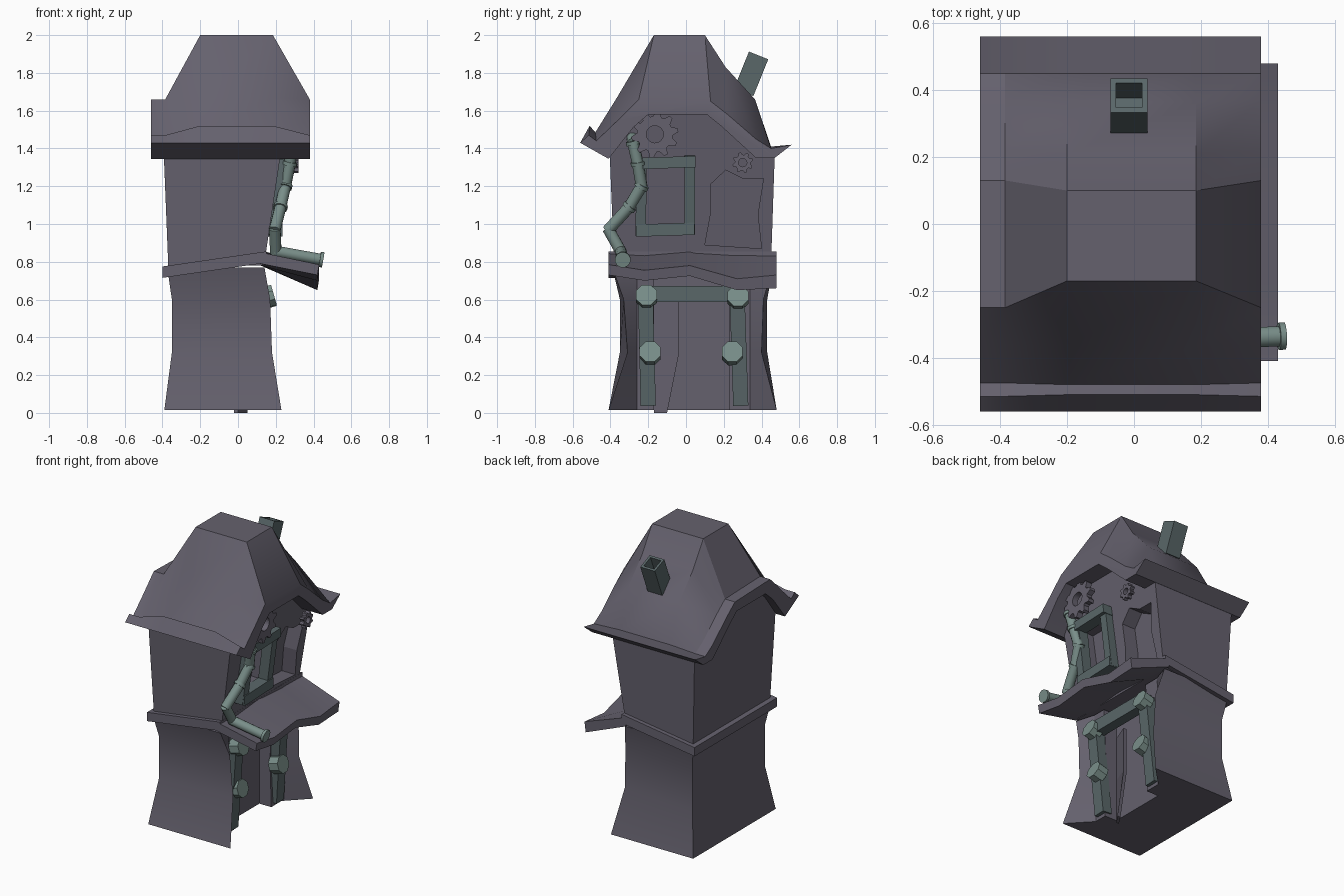
import bpy, bmesh, math
from mathutils import Vector, Matrix

if "Cube" in bpy.data.objects:
    bpy.data.objects.remove(bpy.data.objects["Cube"])


def material(name, rgb):
    m = bpy.data.materials.new(name)
    m.diffuse_color = (*rgb, 1)
    m.use_nodes = True
    m.node_tree.nodes["Principled BSDF"].inputs["Base Color"].default_value = m.diffuse_color
    return m


STONE = material("stone", (0.13, 0.12, 0.155))
METAL = material("metal", (0.19, 0.27, 0.25))
TRIM = material("trim", (0.10, 0.135, 0.14))


def finish(name, bm, mat, smooth=0):
    bmesh.ops.recalc_face_normals(bm, faces=bm.faces)
    me = bpy.data.meshes.new(name)
    bm.to_mesh(me)
    bm.free()
    ob = bpy.data.objects.new(name, me)
    bpy.context.collection.objects.link(ob)
    me.materials.append(mat)
    if smooth:
        bpy.ops.object.select_all(action='DESELECT')
        ob.select_set(True)
        bpy.context.view_layer.objects.active = ob
        bpy.ops.object.shade_smooth_by_angle(angle=math.radians(smooth))
    return ob


def loft(name, rings, mat, smooth=0, bm=None):
    """Skin between equal-length point rings, with end caps."""
    own = bm is None
    bm = bm or bmesh.new()
    vs = [[bm.verts.new(p) for p in r] for r in rings]
    n = len(vs[0])
    for a, b in zip(vs, vs[1:]):
        for i in range(n):
            j = (i + 1) % n
            bm.faces.new((a[i], a[j], b[j], b[i]))
    bm.faces.new(vs[0])
    bm.faces.new(vs[-1])
    return finish(name, bm, mat, smooth) if own else bm


def bar(name, p, q, w, d, mat=TRIM):
    """Rectangular beam from p to q in the facade plane: w across, d along x."""
    p, q = Vector(p), Vector(q)
    side = (q - p).cross(Vector((1, 0, 0))).normalized() * w / 2
    out = side.cross(q - p).normalized() * d / 2
    return loft(name, [[c + side + out, c - side + out, c - side - out, c + side - out]
                       for c in (p, q)], mat)


def rod(bm, p, q, r, n):
    p, q = Vector(p), Vector(q)
    rot = (q - p).to_track_quat('Z', 'Y')
    ring = [Vector((r * math.cos(2 * math.pi * (i + .5) / n),
                    r * math.sin(2 * math.pi * (i + .5) / n), 0)) for i in range(n)]
    loft("", [[c + rot @ v for v in ring] for c in (p, q)], None, bm=bm)


def wall_x(z):
    return 0.145 + (z - 0.83) * 0.15


# Ground floor: splayed recess around the doorway on the +x side
rings = []
for z, xb, xf, y0, y1, f0, f1, xi in ((.015, -.39, .23, -.41, .48, -.41, .48, .09),
                                      (.32, -.35, .18, -.35, .43, -.31, .40, .08),
                                      (.60, -.35, .17, -.35, .43, -.33, .41, .09),
                                      (.77, -.375, .14, -.39, .46, -.39, .46, .10)):
    rings.append([(xb, y0, z), (xf, f0, z), (xi, -.26, z), (xi, -.17, z), (0, -.17, z),
                  (0, .23, z), (xi, .23, z), (xi, .34, z), (xf, f1, z), (xb, y1, z)])
loft("ground_floor", rings, STONE, 30)

# Door, slightly ajar
loft("door", [[(.0, -.17, z), (.05, s, z), (.025, s, z), (-.02, -.17, z)]
              for z, s in ((0, -.10), (.3, -.04), (.6, -.04))], STONE)

# Door frame with bolts
bar("door_post_left", (.08, -.20, .04), (.13, -.215, .64), .08, .07)
bar("door_post_right", (.08, .29, .04), (.13, .27, .64), .08, .07)
bar("door_lintel", (.13, -.22, .63), (.13, .28, .63), .085, .07)
for i, (x, y, z) in enumerate(((.19, -.21, .625), (.19, .275, .62), (.17, -.19, .325), (.17, .245, .325))):
    bm = bmesh.new()
    rod(bm, (x - .07, y, z - .02), (x, y, z), .06, 8)
    finish(f"door_bolt_{i + 1}", bm, METAL)

# Upper floor with gable ends
prof = [(-.38, .78), (.45, .78), (.47, 1.375), (.36, 1.41), (.20, 1.555),
        (.12, 1.61), (-.21, 1.61), (-.405, 1.40)]
upper = loft("upper_floor", [[(-.37 - .04 * (z - .8), y, z) for y, z in prof],
                             [(wall_x(z), y, z) for y, z in prof]], STONE)

# Window and crooked wall opening cut into the facade
holes = ([(-.22, 1.0), (.0, 1.0), (.0, 1.3), (-.22, 1.3)],
         [(.10, .89), (.40, .87), (.38, 1.05), (.41, 1.24), (.30, 1.24), (.21, 1.285), (.13, 1.21), (.13, 1.05)])
for pts, depth in zip(holes, (.07, .10)):
    cut = loft("opening_cutter", [[(wall_x(z) - depth, y, z) for y, z in pts],
                                  [(wall_x(z) + .2, y, z) for y, z in pts]], STONE)
    cut.hide_render = True
    mod = upper.modifiers.new("opening", 'BOOLEAN')
    mod.object, mod.operation, mod.solver = cut, 'DIFFERENCE', 'EXACT'
    bpy.context.view_layer.objects.active = upper
    bpy.ops.object.modifier_apply(modifier=mod.name)
    bpy.data.objects.remove(cut)

# Window frame
lo, hi = wall_x(.97) + .02, wall_x(1.33) + .02
bar("window_side_left", (lo, -.24, .94), (hi, -.235, 1.34), .055, .07)
bar("window_side_right", (lo, .02, .95), (hi, .02, 1.36), .055, .07)
bar("window_sill", (lo + .01, -.265, .965), (lo + .01, .045, .975), .065, .08)
bar("window_head", (hi + .01, -.25, 1.32), (hi + .01, .05, 1.33), .06, .08)

# Slanted floor belt
loft("floor_belt", [[(x, y0, z), (x, y1, z), (x, y1, z + .06), (x, y0, z + .06)]
                    for x, z, y0, y1 in ((-.40, .715, -.41, .48), (.15, .795, -.41, .48))], STONE)

# Sagging awning over the door
loft("awning", [[(.12, y, zi), (.43, y, zt), (.42, y, zb), (.12, y, zi - .06)]
                for y, zi, zt, zb in ((-.41, .85, .785, .73), (-.22, .84, .755, .70),
                                      (.02, .86, .78, .725), (.27, .845, .71, .65),
                                      (.48, .84, .73, .66))], STONE, 30)

# Bell-shaped hipped roof: low end profile, tall middle profile, shared underside
END = [(-.56, 1.43), (-.515, 1.47), (-.475, 1.44), (-.36, 1.55), (-.25, 1.66),
       (.13, 1.65), (.22, 1.58), (.37, 1.45), (.45, 1.40), (.56, 1.42)]
MID = [(-.56, 1.43), (-.51, 1.52), (-.48, 1.485), (-.365, 1.67), (-.17, 2.0),
       (.10, 2.0), (.21, 1.83), (.365, 1.66), (.45, 1.41), (.56, 1.42)]
UNDER = [(.47, 1.35), (.37, 1.35), (.19, 1.515), (.11, 1.58), (-.20, 1.58), (-.28, 1.51), (-.41, 1.345)]
loft("roof", [[(x, y, z) for y, z in p + UNDER] for x, p in
              ((-.46, END), (-.385, END), (-.20, MID), (.185, MID), (.38, END))], STONE, 32)

# Hollow leaning chimney
bm = bmesh.new()
bmesh.ops.create_cube(bm, size=1, matrix=Matrix.Translation((-.015, .345, 1.795))
                      @ Matrix.Rotation(math.radians(-22), 4, 'X') @ Matrix.Diagonal((.11, .11, .21, 1)))
bm.normal_update()
top = max(bm.faces, key=lambda f: f.normal.z)
axis = top.normal.copy()
bmesh.ops.inset_region(bm, faces=[top], thickness=.022)
hole = bmesh.ops.extrude_discrete_faces(bm, faces=[top])["faces"]
bmesh.ops.translate(bm, vec=axis * -.12, verts=hole[0].verts)
finish("chimney", bm, TRIM)


# Gears with a bored hub
def gear(name, x, y, z, r, bore, teeth, thick, turn):
    bm = bmesh.new()
    n = teeth * 4
    rings = []
    for px, inner in ((x, 0), (x + thick, 0), (x + thick, 1), (x, 1)):
        ring = []
        for i in range(n):
            a = 2 * math.pi * i / n + turn
            rad = bore if inner else (r if i % 4 < 2 else r * .76)
            ring.append(bm.verts.new((px, y + rad * math.cos(a), z + rad * math.sin(a))))
        rings.append(ring)
    for a, b in zip(rings, rings[1:] + rings[:1]):
        for i in range(n):
            j = (i + 1) % n
            bm.faces.new((a[i], a[j], b[j], b[i]))
    finish(name, bm, STONE)


gear("large_gear", .28, -.165, 1.475, .125, .045, 10, .04, .1)
gear("small_gear", .29, .30, 1.325, .055, .022, 8, .03, .2)

# Jointed drain pipe with collars and an outlet flange
path = [Vector(p) for p in ((.22, -.285, 1.46), (.285, -.28, 1.43), (.275, -.255, 1.32), (.25, -.235, 1.20),
                            (.225, -.30, 1.09), (.195, -.41, .97), (.20, -.345, .855), (.45, -.335, .81))]
bm = bmesh.new()
for i, (a, b) in enumerate(zip(path, path[1:])):
    d = (b - a).normalized()
    rod(bm, a - d * .008, b + d * (.008 if i < 6 else 0), .031, 12)
    if i in (1, 2, 3, 4):
        rod(bm, a - d * .01, a + d * .01, .038, 12)
d = (path[-1] - path[-2]).normalized()
rod(bm, path[-1] - d * .018, path[-1], .042, 12)
finish("drain_pipe", bm, METAL, 40)
